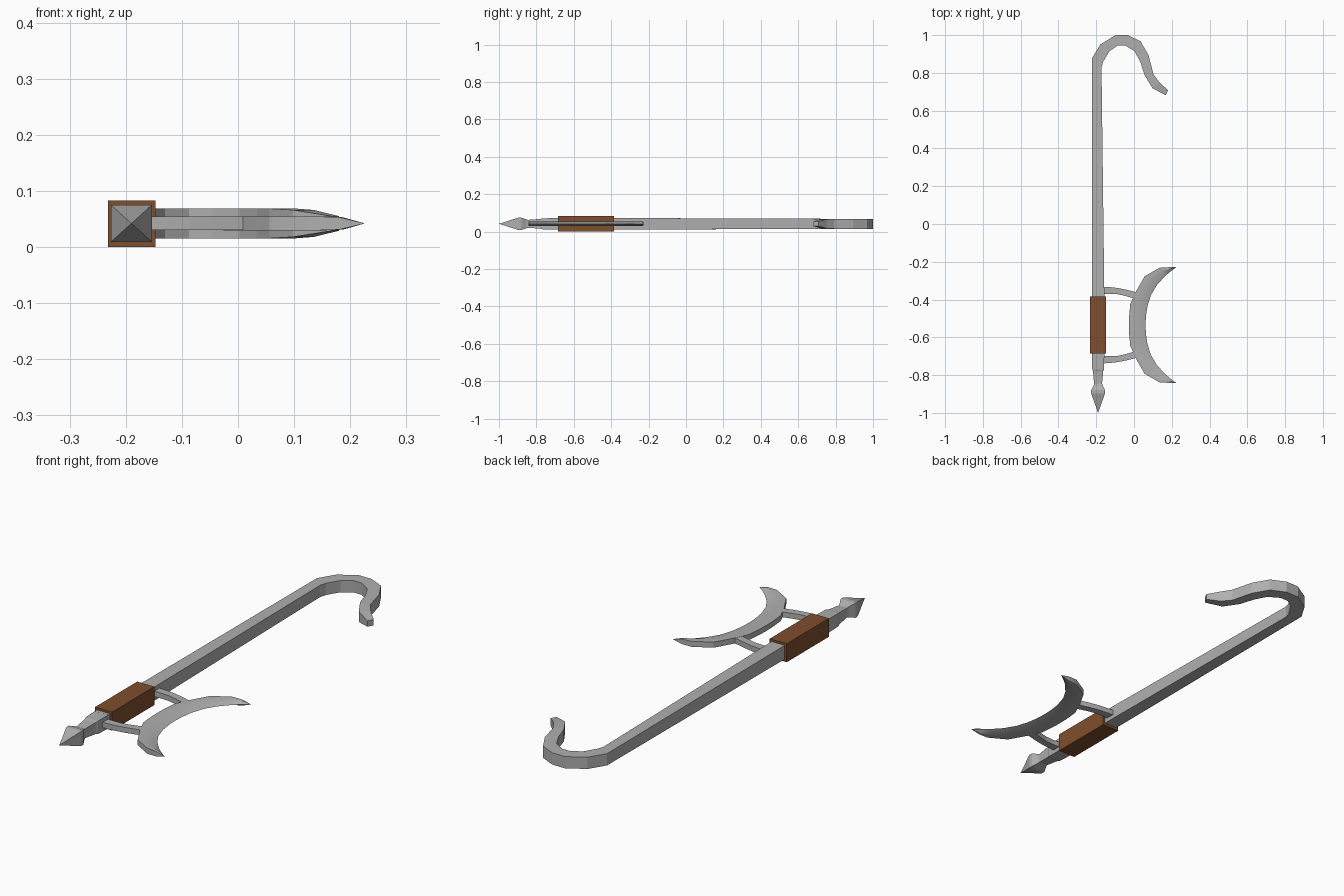
import bpy, bmesh
from mathutils import Vector

cube = bpy.data.objects.get("Cube")
if cube:
    bpy.data.objects.remove(cube, do_unlink=True)

MID_Z = 0.042      # central plane of the weapon
SHAFT_X = -0.19    # axis of the shaft
GUARD_Y = -0.535   # mirror line of the crescent guard


def material(name, color):
    mat = bpy.data.materials.new(name)
    mat.use_nodes = True
    mat.diffuse_color = (*color, 1)
    mat.node_tree.nodes["Principled BSDF"].inputs["Base Color"].default_value = (*color, 1)
    return mat


steel = material("steel grey", (0.43, 0.43, 0.43))
leather = material("leather brown", (0.21, 0.077, 0.027))


def loft(name, rings, mat, smooth=None):
    """Skin a row of equal-sized rings and cap both ends."""
    bm = bmesh.new()
    rows = [[bm.verts.new(p) for p in ring] for ring in rings]
    for a, b in zip(rows, rows[1:]):
        for i in range(len(a)):
            j = (i + 1) % len(a)
            bm.faces.new((a[i], a[j], b[j], b[i]))
    bm.faces.new(rows[0])
    bm.faces.new(rows[-1])
    bmesh.ops.remove_doubles(bm, verts=bm.verts, dist=0.0002)
    bmesh.ops.recalc_face_normals(bm, faces=bm.faces)
    mesh = bpy.data.meshes.new(name)
    bm.to_mesh(mesh)
    bm.free()
    mesh.materials.append(mat)
    obj = bpy.data.objects.new(name, mesh)
    bpy.context.collection.objects.link(obj)
    if smooth:
        bpy.ops.object.select_all(action="DESELECT")
        obj.select_set(True)
        bpy.context.view_layer.objects.active = obj
        bpy.ops.object.shade_smooth_by_angle(angle=smooth)
    return obj


def strip_ring(a, b, h):
    """Upright rectangle spanning plan points a and b, half height h."""
    return [(*a, MID_Z - h), (*b, MID_Z - h), (*b, MID_Z + h), (*a, MID_Z + h)]


def shaft_ring(y, hx, hz):
    return strip_ring((SHAFT_X - hx, y), (SHAFT_X + hx, y), hz)


# Shaft and hook: outer edge, inner edge, half height
hook = [
    ((-0.222, -0.70), (-0.157, -0.70), 0.031),
    ((-0.222, -0.38), (-0.157, -0.38), 0.031),
    ((-0.222, 0.878), (-0.172, 0.83), 0.0265),
    ((-0.177, 0.952), (-0.163, 0.86), 0.0265),
    ((-0.098, 1.0), (-0.087, 0.944), 0.0265),
    ((-0.034, 1.0), (-0.045, 0.944), 0.0265),
    ((0.034, 0.968), (0.003, 0.915), 0.0265),
    ((0.077, 0.894), (0.034, 0.857), 0.0265),
    ((0.103, 0.793), (0.056, 0.788), 0.0265),
    ((0.135, 0.75), (0.098, 0.719), 0.024),
    ((0.18, 0.708), (0.167, 0.682), 0.013),
]
# Extra bend on the inside of the curve
hook.insert(4, ((-0.137, 0.976), (-0.13, 0.915), 0.0265))
loft("hooked_shaft", [strip_ring(*s) for s in hook], steel)

# Pommel: y, half width, half height
pommel = [(-0.69, 0.033, 0.031), (-0.77, 0.031, 0.029), (-0.78, 0.027, 0.026),
          (-0.845, 0.021, 0.021), (-0.855, 0.024, 0.024), (-0.88, 0.0365, 0.033),
          (-0.897, 0.0365, 0.033), (-1.0, 0, 0)]
loft("spike_pommel", [shaft_ring(*s) for s in pommel], steel)

# Grip wrap
loft("grip", [[(x, y, z) for x, z in ((-0.232, 0), (-0.147, 0), (-0.147, 0.083), (-0.232, 0.083))]
              for y in (-0.685, -0.385)], leather)

# Crescent guard half: outer edge, inner edge, half thickness
horn = [
    ((-0.026, 0.045), (0.063, 0.045), 0.0125),
    ((-0.02, 0.11), (0.071, 0.1), 0.0125),
    ((0.01, 0.177), (0.09, 0.16), 0.0125),
    ((0.056, 0.258), (0.12, 0.21), 0.0125),
    ((0.135, 0.303), (0.165, 0.26), 0.0125),
    ((0.18, 0.306), (0.195, 0.285), 0.011),
    ((0.226, 0.308), (0.226, 0.308), 0),
]


def blade_ring(outer, inner, h, side):
    """Thick back, flat to a ridge, then ground to a sharp inner edge."""
    o, i = Vector(outer), Vector(inner)
    ridge = o.lerp(i, 0.47)

    def at(p, z):
        return (p.x, GUARD_Y + side * p.y, MID_Z + z)

    return [at(o, -h), at(ridge, -h), at(i, 0), at(ridge, h), at(o, h)]


lower = [blade_ring(*s, -1) for s in reversed(horn)]
middle = [blade_ring((-0.027, 0), (0.061, 0), 0.0125, 1)]
upper = [blade_ring(*s, 1) for s in horn]
loft("crescent_guard", lower + middle + upper, steel, smooth=0.5)

# Curved braces joining the crescent to the shaft
brace = [((-0.17, 0.203), (-0.17, 0.163)), ((-0.13, 0.201), (-0.13, 0.165)),
         ((-0.085, 0.196), (-0.085, 0.163)), ((-0.04, 0.187), (-0.045, 0.154)),
         ((0.012, 0.174), (-0.004, 0.142))]
for side, name in ((1, "rear_brace"), (-1, "front_brace")):
    rings = [strip_ring((a[0], GUARD_Y + side * a[1]), (b[0], GUARD_Y + side * b[1]), 0.012)
             for a, b in brace]
    loft(name, rings, steel)
